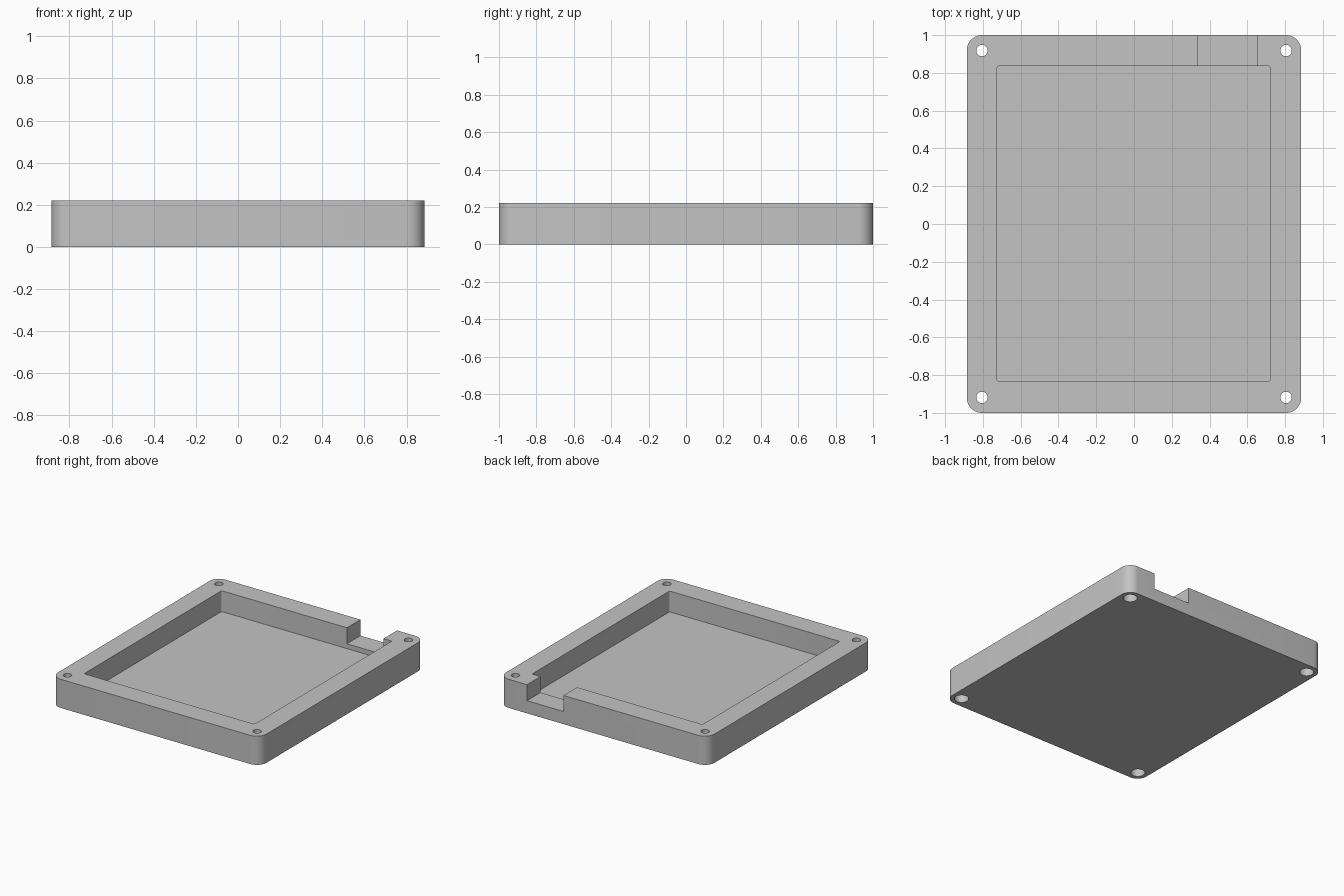
import bpy
import bmesh
from math import cos, sin, pi, radians

if "Cube" in bpy.data.objects:
    bpy.data.objects.remove(bpy.data.objects["Cube"], do_unlink=True)

HALF_X, HALF_Y, HEIGHT = 0.885, 1.0, 0.22
CORNER = 0.08
FLOOR = 0.06
ABOVE = HEIGHT + 0.1

grey = bpy.data.materials.new("light grey")
grey.use_nodes = True
colour = (0.55, 0.55, 0.55, 1)
grey.diffuse_color = colour
grey.node_tree.nodes["Principled BSDF"].inputs["Base Color"].default_value = colour


def rounded_prism(name, x0, x1, y0, y1, z0, z1, radius, steps=10):
    """Upright prism with rounded vertical edges."""
    centres = [(x1 - radius, y1 - radius), (x0 + radius, y1 - radius),
               (x0 + radius, y0 + radius), (x1 - radius, y0 + radius)]
    bm = bmesh.new()
    ring = []
    for quarter, (cx, cy) in enumerate(centres):
        for i in range(steps + 1):
            a = (quarter + i / steps) * pi / 2
            ring.append(bm.verts.new((cx + radius * cos(a), cy + radius * sin(a), z0)))
    bmesh.ops.remove_doubles(bm, verts=ring, dist=1e-5)
    base = bm.faces.new([v for v in ring if v.is_valid])
    top = bmesh.ops.extrude_face_region(bm, geom=[base])["geom"]
    for v in top:
        if isinstance(v, bmesh.types.BMVert):
            v.co.z = z1
    bmesh.ops.recalc_face_normals(bm, faces=bm.faces)
    mesh = bpy.data.meshes.new(name)
    bm.to_mesh(mesh)
    bm.free()
    mesh.materials.append(grey)
    obj = bpy.data.objects.new(name, mesh)
    bpy.context.collection.objects.link(obj)
    return obj


def cylinder(name, x, y, z0, z1, radius):
    bpy.ops.mesh.primitive_cylinder_add(vertices=40, radius=radius, depth=z1 - z0,
                                        location=(x, y, (z0 + z1) / 2))
    obj = bpy.context.object
    obj.name = name
    obj.data.materials.append(grey)
    return obj


def carve(target, cutter):
    """Subtract the cutter, then discard it."""
    cutter.hide_render = True
    mod = target.modifiers.new("cut", "BOOLEAN")
    mod.operation = "DIFFERENCE"
    mod.solver = "EXACT"
    mod.object = cutter
    bpy.ops.object.select_all(action="DESELECT")
    bpy.context.view_layer.objects.active = target
    target.select_set(True)
    bpy.ops.object.modifier_apply(modifier=mod.name)
    bpy.data.objects.remove(cutter, do_unlink=True)


# Solid tray block
tray = rounded_prism("case_tray", -HALF_X, HALF_X, -HALF_Y, HALF_Y, 0, HEIGHT, CORNER)

# Main pocket
carve(tray, rounded_prism("pocket_cutter", -0.725, 0.722, -0.832, 0.836,
                          FLOOR, ABOVE, 0.012, 4))

# Cable notch through the back wall
carve(tray, rounded_prism("notch_cutter", 0.34, 0.65, 0.75, 1.1, 0.097, ABOVE, 0.001, 1))

# Corner screw holes with wider recesses underneath
for sx in (-1, 1):
    for sy in (-1, 1):
        x, y = sx * 0.805, sy * 0.918
        carve(tray, cylinder("hole_cutter", x, y, -0.1, ABOVE, 0.03))
        carve(tray, cylinder("recess_cutter", x, y, -0.1, 0.06, 0.05))

bpy.ops.object.select_all(action="DESELECT")
tray.select_set(True)
bpy.context.view_layer.objects.active = tray
bpy.ops.object.shade_smooth_by_angle(angle=radians(30))
